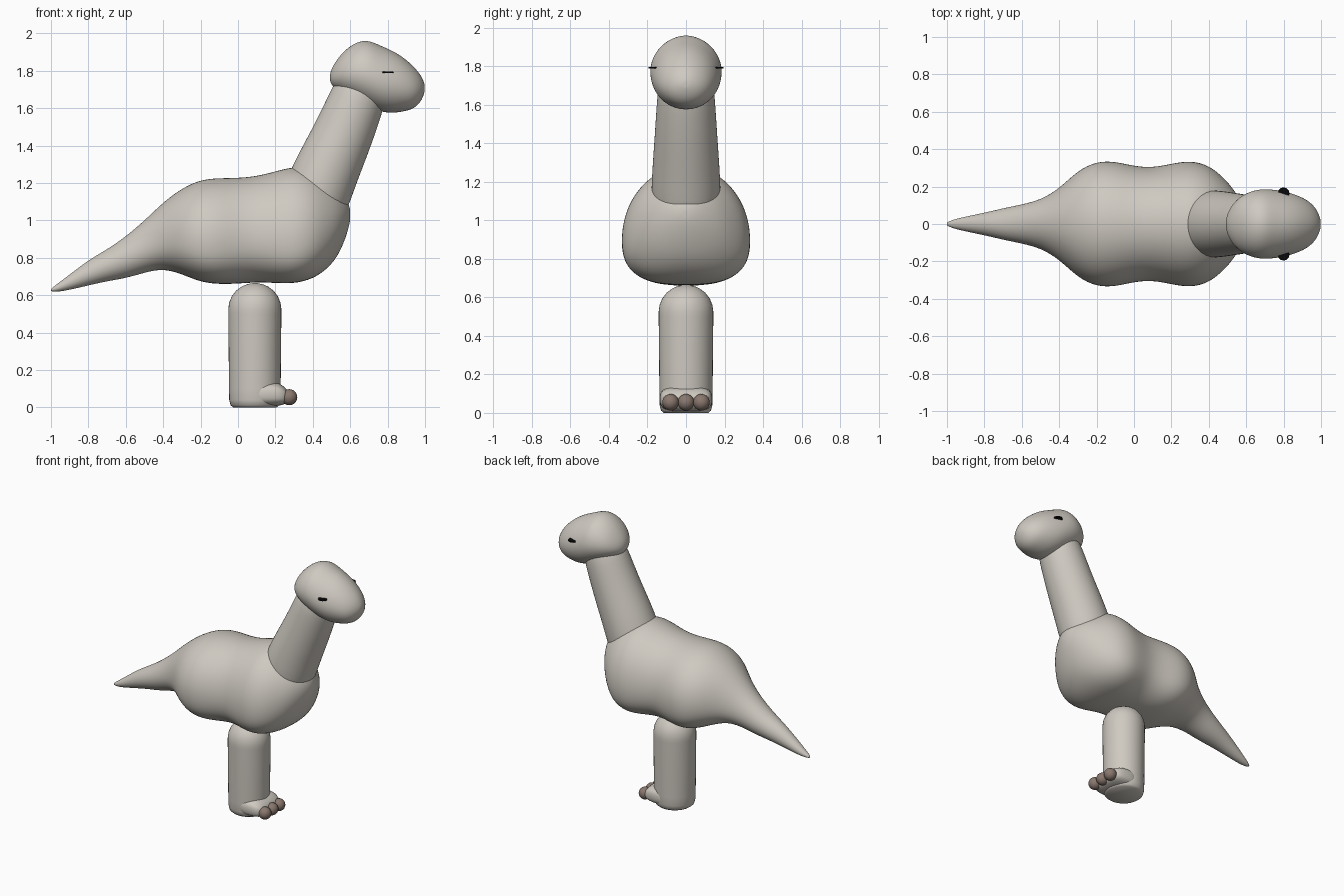
import bpy, bmesh, math
from mathutils import Vector, Matrix
from mathutils.bvhtree import BVHTree

if "Cube" in bpy.data.objects:
    bpy.data.objects.remove(bpy.data.objects["Cube"])


def material(name, rgb):
    m = bpy.data.materials.new(name)
    m.diffuse_color = (*rgb, 1)
    m.use_nodes = True
    m.node_tree.nodes["Principled BSDF"].inputs["Base Color"].default_value = m.diffuse_color
    return m


SKIN = material("warm grey skin", (0.62, 0.585, 0.53))
CLAW = material("brown claw", (0.25, 0.185, 0.155))
BLACK = material("eye black", (0.003, 0.003, 0.003))


def make(name, bm, mat, subsurf=0):
    bmesh.ops.recalc_face_normals(bm, faces=bm.faces)
    me = bpy.data.meshes.new(name)
    bm.to_mesh(me)
    bm.free()
    me.materials.append(mat)
    for p in me.polygons:
        p.use_smooth = True
    ob = bpy.data.objects.new(name, me)
    bpy.context.collection.objects.link(ob)
    if subsurf:
        s = ob.modifiers.new("smooth", 'SUBSURF')
        s.levels = s.render_levels = subsurf
    return ob


def loft(rings):
    """Skin a list of equal-length point rings and close both ends."""
    bm = bmesh.new()
    rows = [[bm.verts.new(p) for p in r] for r in rings]
    n = len(rows[0])
    for a, b in zip(rows, rows[1:]):
        for i in range(n):
            j = (i + 1) % n
            bm.faces.new((a[i], a[j], b[j], b[i]))
    for r in (rows[0], rows[-1]):
        c = bm.verts.new(sum((v.co for v in r), Vector()) / n)
        for i in range(n):
            bm.faces.new((r[i], r[(i + 1) % n], c))
    return bm


def egg_ring(x, top, bot, hw, zc, n_low, n_up=2.0, count=24):
    """Cross-section across x, with its widest level at zc."""
    pts = []
    for i in range(count):
        a = 2 * math.pi * i / count
        c, s = math.cos(a), math.sin(a)
        n = n_up if s > 0 else n_low
        y = math.copysign(abs(c) ** (2 / n), c) * hw
        z = abs(s) ** (2 / n) * (top - zc if s > 0 else bot - zc)
        pts.append((x, y, zc + z))
    return pts


# Body and tail: x, top, bottom, half width, widest level, lower squareness
body = [
    (-1.00, .636, .620, .010, .628, 2), (-.95, .672, .617, .030, .645, 2),
    (-.80, .790, .652, .060, .72, 2), (-.70, .845, .675, .085, .76, 2),
    (-.60, .915, .690, .105, .80, 2), (-.50, 1.00, .720, .130, .85, 2),
    (-.40, 1.10, .742, .190, .89, 2.1), (-.30, 1.175, .712, .290, .90, 2.4),
    (-.20, 1.222, .668, .338, .90, 2.7), (-.10, 1.23, .657, .338, .90, 2.7),
    (0.00, 1.23, .660, .312, .90, 2.4), (.10, 1.24, .668, .304, .90, 2.3),
    (.20, 1.265, .664, .325, .90, 2.6), (.30, 1.295, .660, .343, .90, 2.8),
    (.40, 1.27, .685, .318, .91, 2.6), (.48, 1.22, .740, .250, .94, 2.3),
    (.54, 1.17, .815, .180, .98, 2), (.585, 1.11, .930, .090, 1.02, 2),
    (.60, 1.06, 1.00, .030, 1.03, 2)]
make("body_and_tail", loft([egg_ring(*r) for r in body]), SKIN, 2)

# Neck: tapered tube along a leaning path (x, z, radius)
path = [(.38, 1.02, .185), (.45, 1.22, .180), (.545, 1.42, .165),
        (.62, 1.60, .154), (.68, 1.76, .140)]
rings = []
for k, (x, z, r) in enumerate(path):
    a, b = path[max(k - 1, 0)], path[min(k + 1, len(path) - 1)]
    d = Vector((b[0] - a[0], 0, b[1] - a[1])).normalized()
    side = Vector((d.z, 0, -d.x))
    rings.append([Vector((x, 0, z)) + side * r * math.cos(t) + Vector((0, r * math.sin(t), 0))
                  for t in (2 * math.pi * i / 24 for i in range(24))])
make("neck", loft(rings), SKIN, 2)

# Head: x, top, bottom, half width
head = [
    (.492, 1.785, 1.745, .025), (.505, 1.825, 1.715, .075), (.55, 1.89, 1.685, .135),
    (.60, 1.935, 1.655, .166), (.65, 1.96, 1.630, .184), (.70, 1.965, 1.605, .189),
    (.76, 1.937, 1.580, .184), (.82, 1.912, 1.572, .172), (.88, 1.877, 1.580, .153),
    (.94, 1.825, 1.595, .122), (.98, 1.775, 1.635, .075), (.998, 1.73, 1.685, .025)]
bm = loft([egg_ring(x, t, b, w, b + (t - b) * .47, 2.0, 1.9) for x, t, b, w in head])
tree = BVHTree.FromBMesh(bm)
make("head", bm, SKIN, 2)

# Eyes: thin discs laid on the sides of the head
for name, s in (("right_eye", -1), ("left_eye", 1)):
    hit, nor, _, _ = tree.ray_cast(Vector((.80, s, 1.793)), Vector((0, -s, 0)))
    nor = nor if nor.y * s > 0 else -nor
    rot = nor.to_track_quat('Z', 'Y').to_matrix().to_4x4()
    bm = bmesh.new()
    bmesh.ops.create_cone(bm, cap_ends=True, segments=12, radius1=.031, radius2=.029,
                          depth=.009, matrix=Matrix.Translation(hit + nor * .001) @ rot)
    eye = make(name, bm, BLACK)
    for p in eye.data.polygons:
        p.use_smooth = False

# Leg: domed column (height, radius)
LEG_X = .09
profile = [(0, .115), (.012, .130), (.04, .137), (.10, .138), (.30, .140), (.50, .142)]
profile += [(.525 + .14 * math.sin(t), .142 * math.cos(t))
            for t in (math.radians(d) for d in (0, 15, 30, 45, 60, 72, 82, 88))]
make("leg", loft([[(LEG_X + r * math.cos(t), r * math.sin(t), z)
                   for t in (2 * math.pi * i / 40 for i in range(40))]
                  for z, r in profile]), SKIN)

# Foot: low rounded swelling at the front of the leg
foot = [(.06, .14, .005, .137), (.14, .14, .004, .139), (.20, .138, .006, .137),
        (.235, .122, .012, .128), (.262, .098, .022, .108), (.27, .08, .035, .07)]
make("foot", loft([egg_ring(x, t, b, w, (t + b) / 2, 3, 3) for x, t, b, w in foot]), SKIN, 1)

# Toes: three brown balls along the front of the foot
for name, y in (("right_toe", -.08), ("middle_toe", 0), ("left_toe", .08)):
    bm = bmesh.new()
    bmesh.ops.create_uvsphere(bm, u_segments=20, v_segments=12, radius=.043,
                              matrix=Matrix.Translation((.274, y, .055)))
    make(name, bm, CLAW)
